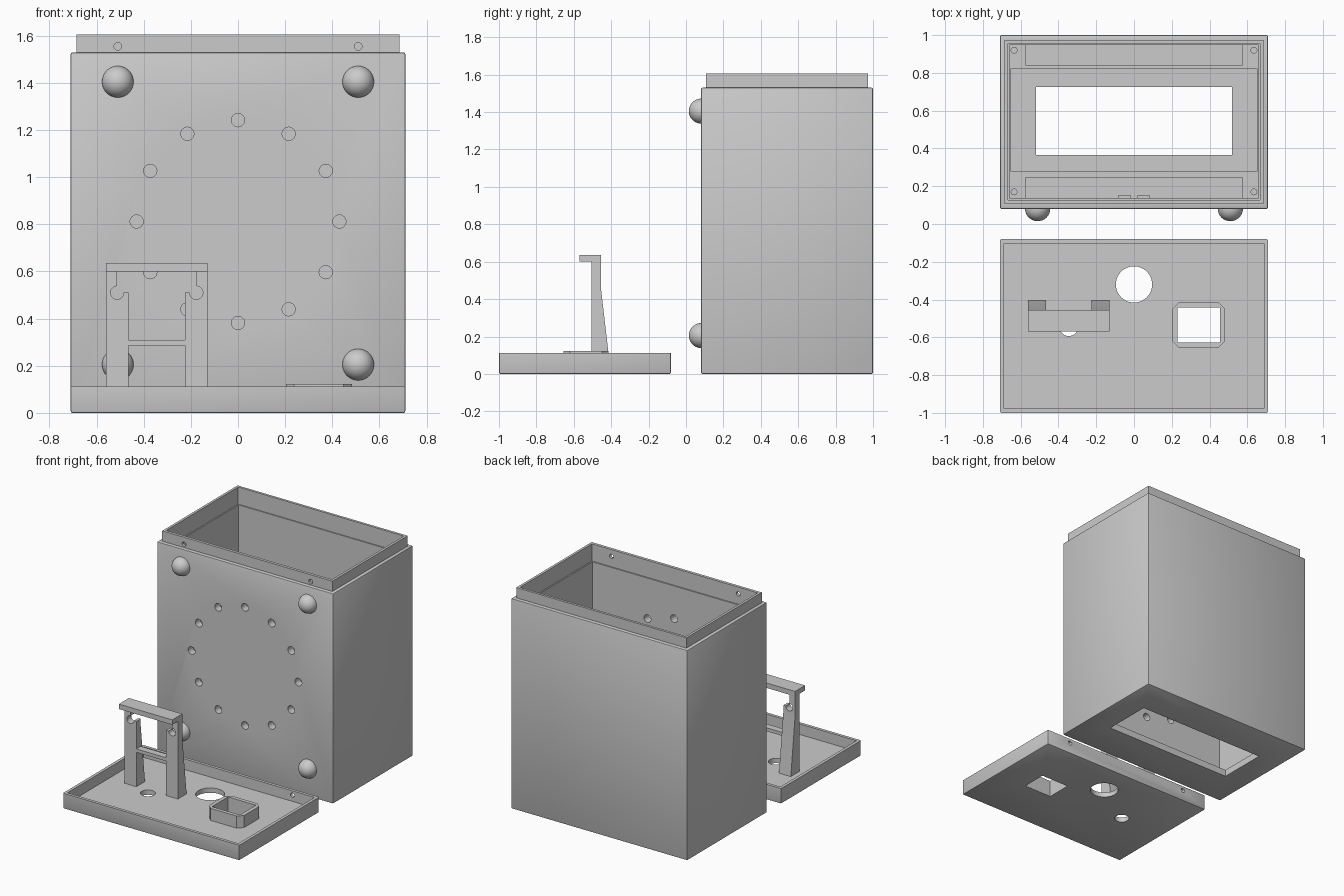
import bpy, bmesh, math
from mathutils import Vector, Matrix

cube = bpy.data.objects.get("Cube")
if cube:
    bpy.data.objects.remove(cube)

grey = bpy.data.materials.new("light grey plastic")
grey.use_nodes = True
COLOUR = (0.6, 0.6, 0.6, 1)
grey.diffuse_color = COLOUR
next(n for n in grey.node_tree.nodes if n.type == 'BSDF_PRINCIPLED').inputs["Base Color"].default_value = COLOUR


def finish(name, bm):
    bmesh.ops.recalc_face_normals(bm, faces=bm.faces)
    mesh = bpy.data.meshes.new(name)
    bm.to_mesh(mesh)
    bm.free()
    mesh.materials.append(grey)
    ob = bpy.data.objects.new(name, mesh)
    bpy.context.collection.objects.link(ob)
    return ob


def box(name, x, y, z, bevel=0):
    """Box from (min, max) pairs; bevel softens every edge except the top ones."""
    bm = bmesh.new()
    bmesh.ops.create_cube(bm, size=1)
    for v in bm.verts:
        v.co = Vector([r[0] if c < 0 else r[1] for c, r in zip(v.co, (x, y, z))])
    if bevel:
        edges = [e for e in bm.edges if min(v.co.z for v in e.verts) < z[1]]
        bmesh.ops.bevel(bm, geom=edges, offset=bevel, segments=2, profile=0.5, affect='EDGES')
    return finish(name, bm)


def prism(name, points, depth):
    """Extrude a closed outline along a vector."""
    bm = bmesh.new()
    face = bm.faces.new([bm.verts.new(p) for p in points])
    new = bmesh.ops.extrude_face_region(bm, geom=[face])["geom"]
    bmesh.ops.translate(bm, vec=depth, verts=[v for v in new if isinstance(v, bmesh.types.BMVert)])
    return finish(name, bm)


def cylinder(name, centre, radius, length, axis='Z', sides=32):
    bm = bmesh.new()
    turn = Matrix.Rotation(math.pi / 2, 4, 'X') if axis == 'Y' else Matrix()
    bmesh.ops.create_cone(bm, cap_ends=True, segments=sides, radius1=radius, radius2=radius,
                          depth=length, matrix=Matrix.Translation(centre) @ turn)
    return finish(name, bm)


def combine(ob, others, operation='DIFFERENCE'):
    """Apply a boolean with each tool, then discard the tool."""
    for tool in others:
        mod = ob.modifiers.new("boolean", 'BOOLEAN')
        mod.operation, mod.object, mod.solver = operation, tool, 'EXACT'
        bpy.context.view_layer.objects.active = ob
        bpy.ops.object.modifier_apply(modifier=mod.name)
        bpy.data.objects.remove(tool)


def smooth(ob):
    bpy.ops.object.select_all(action='DESELECT')
    ob.select_set(True)
    bpy.context.view_layer.objects.active = ob
    bpy.ops.object.shade_smooth_by_angle(angle=math.radians(30))


SCREW_X = 0.51

# Main case with a stepped lip, hollow inside
case = box("case", (-0.71, 0.71), (0.08, 1.0), (0, 1.53), bevel=0.008)
lip = box("lip", (-0.685, 0.685), (0.107, 0.973), (1.4, 1.605))
combine(case, [lip], 'UNION')
cuts = [
    box("cavity", (-0.658, 0.658), (0.137, 0.947), (0.1, 1.7)),
    box("rim_step", (-0.667, 0.667), (0.128, 0.955), (1.48, 1.7)),
    box("floor_recess", (-0.655, 0.655), (0.28, 0.82), (0.05, 0.2)),
    box("floor_window", (-0.52, 0.52), (0.365, 0.725), (-0.1, 0.2)),
]
# Ring of round holes in the front wall, and two lip screw holes
for i in range(12):
    a = math.radians(30 * i)
    cuts.append(cylinder("ring_hole", (0.43 * math.cos(a), 0.1, 0.812 + 0.43 * math.sin(a)),
                         0.028, 0.2, 'Y', 24))
for s in (-1, 1):
    cuts.append(cylinder("lip_hole", (s * SCREW_X, 0.1, 1.555), 0.016, 0.2, 'Y', 20))
combine(case, cuts)
smooth(case)

# Raised pads, pegs and small tabs inside the case
for side, y0, y1 in (("front", 0.135, 0.25), ("back", 0.84, 0.95)):
    box(side + "_inner_pad", (-0.575, 0.575), (y0, y1), (0.09, 0.13))
for s in (-1, 1):
    box("inner_tab", (s * 0.05 - 0.035, s * 0.05 + 0.035), (0.13, 0.15), (0.09, 0.2))
    for y in (0.17, 0.92):
        smooth(cylinder("inner_peg", (s * 0.635, y, 0.12), 0.018, 0.06, sides=20))

# Four domed feet on the front wall
for x in (-SCREW_X, SCREW_X):
    for z in (0.205, 1.405):
        bm = bmesh.new()
        bmesh.ops.create_uvsphere(bm, u_segments=32, v_segments=20, radius=0.067,
                                  matrix=Matrix.Translation((x, 0.082, z)))
        cut = bmesh.ops.bisect_plane(bm, geom=bm.verts[:] + bm.edges[:] + bm.faces[:],
                                     plane_co=(0, 0.09, 0), plane_no=(0, 1, 0), clear_outer=True)
        rim = [e for e in cut["geom_cut"] if isinstance(e, bmesh.types.BMEdge)]
        bmesh.ops.contextual_create(bm, geom=rim)
        smooth(finish("domed_foot", bm))

# Shallow lid tray with floor openings and back screw holes
FLOOR = 0.035
lid = box("lid", (-0.71, 0.71), (-1.0, -0.08), (0, 0.112), bevel=0.008)
combine(lid, [
    box("tray", (-0.688, 0.688), (-0.978, -0.102), (FLOOR, 0.3)),
    cylinder("large_hole", (0, -0.32, 0), 0.096, 0.3, sides=48),
    cylinder("small_hole", (-0.345, -0.543, 0), 0.05, 0.3),
    box("square_hole", (0.23, 0.455), (-0.628, -0.443), (-0.1, 0.3)),
] + [cylinder("lid_hole", (s * SCREW_X, -0.09, 0.08), 0.016, 0.1, 'Y', 20) for s in (-1, 1)])
smooth(lid)

# Square collar with chamfered corners
cx, cy, hx, hy, ch = 0.343, -0.535, 0.14, 0.12, 0.035
quarter = [(hx, hy - ch), (hx - ch, hy)]
outline = []
for sx, sy in ((1, 1), (-1, 1), (-1, -1), (1, -1)):
    corner = [(cx + sx * px, cy + sy * py, FLOOR - 0.005) for px, py in quarter]
    outline += corner if sx * sy > 0 else corner[::-1]
collar = prism("collar", outline, (0, 0, 0.093))
combine(collar, [box("collar_hole", (0.23, 0.455), (-0.628, -0.443), (-0.1, 0.3))])

# Bracket: two tapered legs with hooked notches, a crossbar and a top bar
MID = -0.345
side = [(-0.505, FLOOR - 0.005), (-0.405, FLOOR - 0.005), (-0.455, 0.46), (-0.455, 0.605), (-0.505, 0.605)]
for label, s in (("right", -1), ("left", 1)):
    leg = prism(label + "_bracket_leg", [(MID + s * 0.12, y, z) for y, z in side], (s * 0.095, 0, 0))
    xs = sorted((MID + s * 0.168, MID + s * 0.1))
    combine(leg, [box("notch", xs, (-0.6, -0.3), (0.51, 0.7)),
                  cylinder("notch_round", (MID + s * 0.168, -0.48, 0.51), 0.028, 0.3, 'Y', 28)])
    smooth(leg)
box("bracket_crossbar", (MID - 0.121, MID + 0.121), (-0.505, -0.455), (0.285, 0.31))
box("bracket_top_bar", (MID - 0.215, MID + 0.215), (-0.57, -0.455), (0.6, 0.636))
